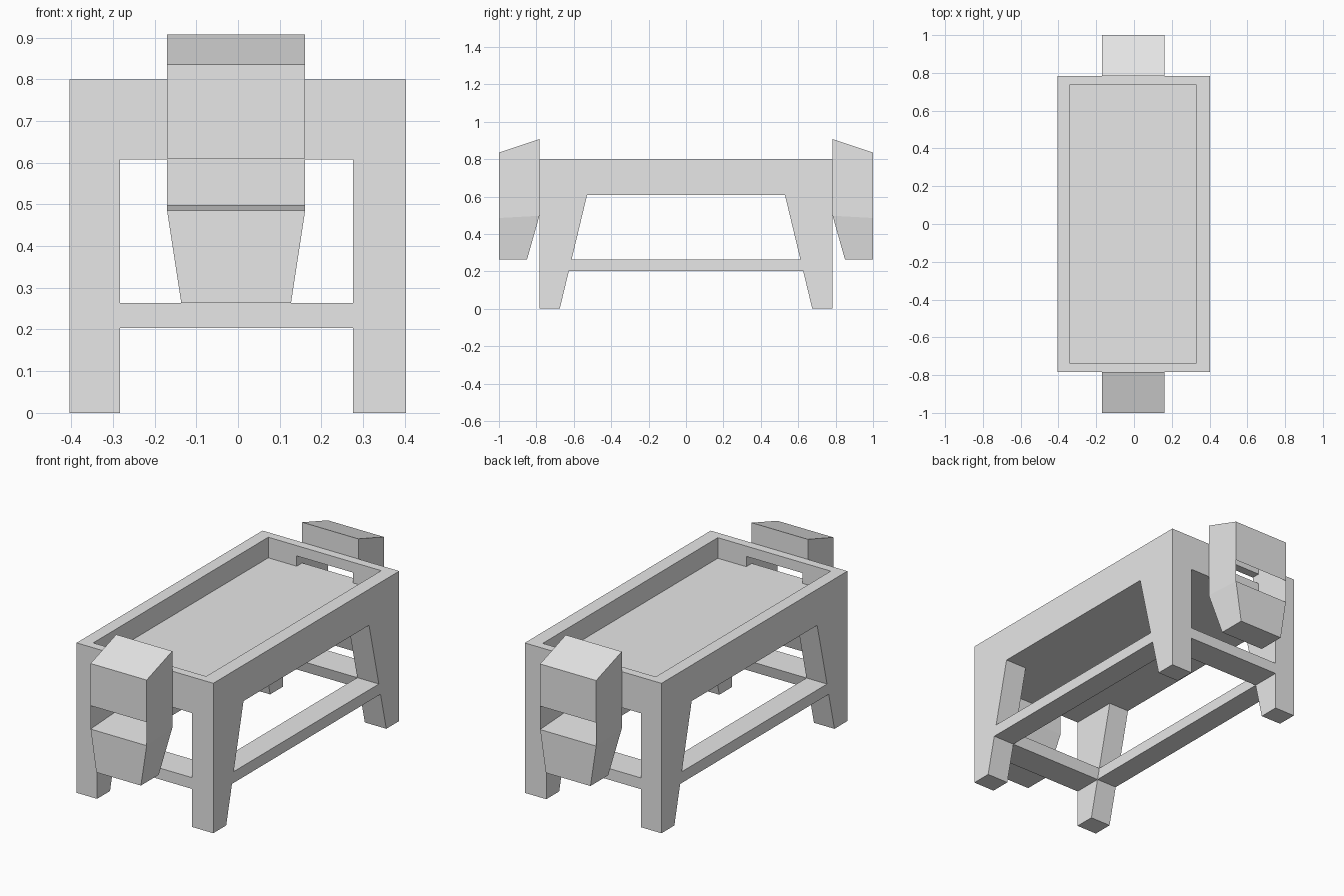
import bpy
import bmesh

cube = bpy.data.objects.get("Cube")
if cube:
    bpy.data.objects.remove(cube, do_unlink=True)

grey = bpy.data.materials.new("plain_grey")
grey.use_nodes = True
grey.diffuse_color = (0.8, 0.8, 0.8, 1)
grey.node_tree.nodes["Principled BSDF"].inputs["Base Color"].default_value = (0.8, 0.8, 0.8, 1)


def finish(name, bm):
    bmesh.ops.recalc_face_normals(bm, faces=bm.faces)
    mesh = bpy.data.meshes.new(name)
    bm.to_mesh(mesh)
    bm.free()
    mesh.materials.append(grey)
    bpy.context.collection.objects.link(bpy.data.objects.new(name, mesh))


def prism(name, x0, x1, profile):
    """Extrude a (y, z) profile along x."""
    bm = bmesh.new()
    face = bm.faces.new([bm.verts.new((x0, y, z)) for y, z in profile])
    new = bmesh.ops.extrude_face_region(bm, geom=[face])["geom"]
    moved = [v for v in new if isinstance(v, bmesh.types.BMVert)]
    bmesh.ops.translate(bm, verts=moved, vec=(x1 - x0, 0, 0))
    finish(name, bm)


def block(name, x0, x1, y0, y1, z0, z1):
    prism(name, x0, x1, [(y0, z0), (y1, z0), (y1, z1), (y0, z1)])


END, RIM = 0.784, 0.738          # outer and inner ends of the tray
LEFT, RIGHT = 0.403, -0.404      # outer sides
IN_L, IN_R = 0.276, -0.283       # inner sides of the legs
TRAY_L, TRAY_R = 0.329, -0.338   # inner sides of the tray
BOX_L, BOX_R = 0.161, -0.17      # sides of the chutes
UNDER, FLOOR, SLOT, TOP = 0.608, 0.69, 0.745, 0.8
BAR0, BAR1 = 0.203, 0.263        # stretcher heights


def leg_y(z):
    """Inner edge of the sloping leg at height z."""
    return 0.675 - 0.146 * z / UNDER


# Tray floor and long rims
block("tray_floor", RIGHT, LEFT, -END, END, UNDER, FLOOR)
block("left_rim", TRAY_L, LEFT, -END, END, FLOOR, TOP)
block("right_rim", RIGHT, TRAY_R, -END, END, FLOOR, TOP)

# Long stretchers between the legs
for side, x0, x1 in (("left", IN_L, LEFT), ("right", RIGHT, IN_R)):
    a, b = leg_y(BAR0), leg_y(BAR1)
    prism(side + "_stretcher", x0, x1, [(-a, BAR0), (a, BAR0), (b, BAR1), (-b, BAR1)])

for end, s in (("front", -1), ("back", 1)):
    # Legs
    for side, x0, x1 in (("left", IN_L, LEFT), ("right", RIGHT, IN_R)):
        prism(f"{end}_{side}_leg", x0, x1,
              [(s * END, 0), (s * leg_y(0), 0), (s * leg_y(UNDER), UNDER), (s * END, UNDER)])

    # Cross stretcher
    prism(end + "_stretcher", IN_R, IN_L,
          [(s * END, BAR0), (s * leg_y(BAR0), BAR0), (s * leg_y(BAR1), BAR1), (s * END, BAR1)])

    # End rim with a slot leading into the chute
    block(end + "_rim_left", BOX_L, TRAY_L, s * RIM, s * END, FLOOR, TOP)
    block(end + "_rim_right", TRAY_R, BOX_R, s * RIM, s * END, FLOOR, TOP)
    block(end + "_rim_over_slot", BOX_R, BOX_L, s * RIM, s * END, SLOT, TOP)

    # Thin-walled chute, open at the outer side
    bm = bmesh.new()

    def pair(y, z, left=BOX_L, right=BOX_R):
        return [bm.verts.new((x, s * y, z)) for x in (left, right)]

    def sheet(p, q):
        bm.faces.new((p[0], p[1], q[1], q[0]))

    outer_top, inner_top = pair(1, 0.835), pair(END, 0.907)
    lip, mouth = pair(1, 0.61), pair(1, 0.485)
    inner_mouth = pair(END, 0.497)
    foot_out, foot_in = pair(1, 0.263, 0.127, -0.136), pair(0.85, 0.263, 0.127, -0.136)
    sheet(outer_top, inner_top)
    sheet(lip, outer_top)
    sheet(inner_top, pair(END, TOP))
    sheet(inner_mouth, pair(END, UNDER))
    sheet(mouth, inner_mouth)
    sheet(mouth, foot_out)
    sheet(foot_out, foot_in)
    sheet(foot_in, inner_mouth)
    for i in (0, 1):
        bm.faces.new((mouth[i], lip[i], outer_top[i], inner_top[i], inner_mouth[i]))
        bm.faces.new((mouth[i], inner_mouth[i], foot_in[i], foot_out[i]))
    finish(end + "_chute", bm)
